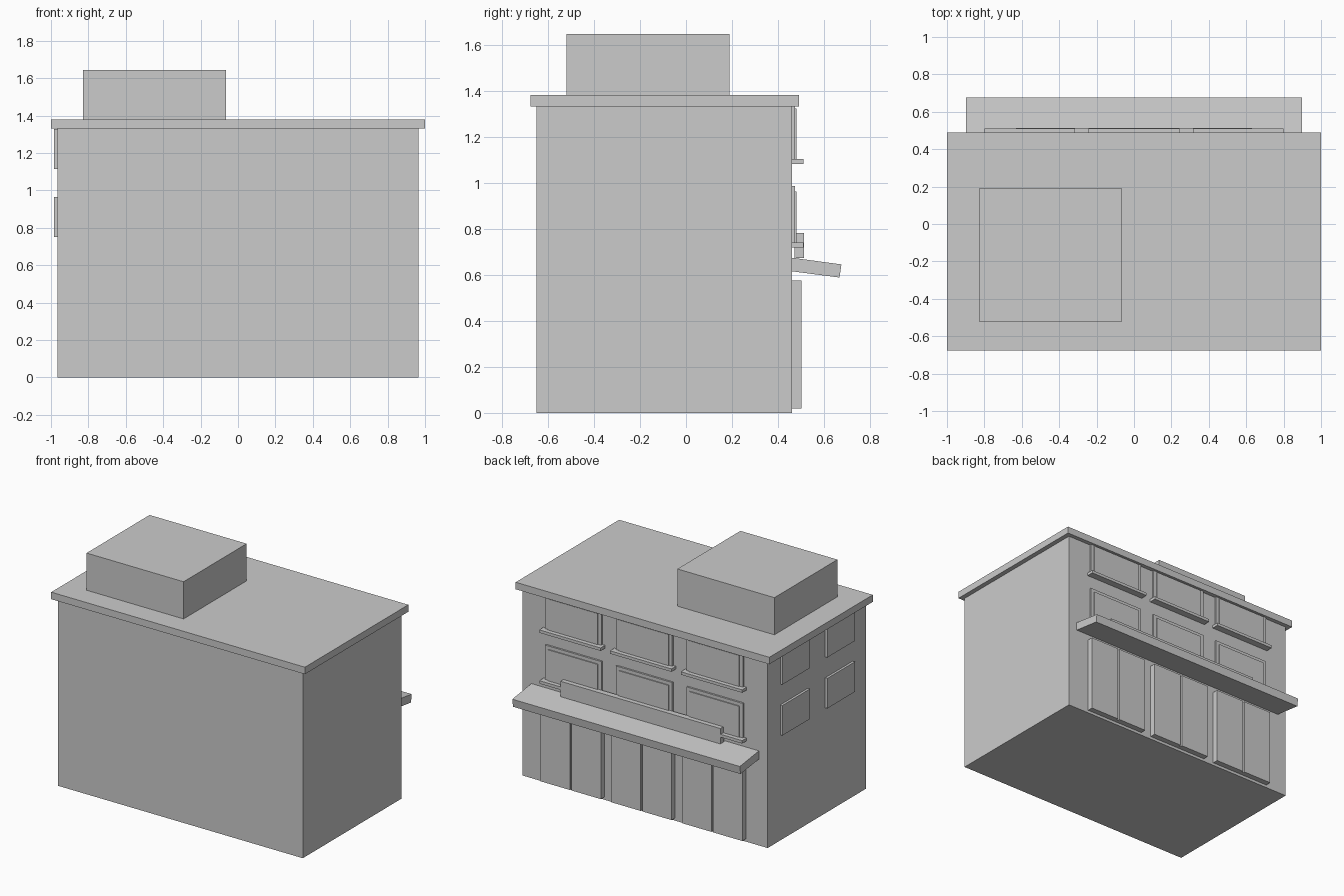
import bpy
import bmesh

if "Cube" in bpy.data.objects:
    bpy.data.objects.remove(bpy.data.objects["Cube"])


def prism(name, profile, x0, x1):
    """Extrude a y/z profile along x."""
    bm = bmesh.new()
    face = bm.faces.new([bm.verts.new((x0, y, z)) for y, z in profile])
    new = bmesh.ops.extrude_face_region(bm, geom=[face])["geom"]
    bmesh.ops.translate(bm, vec=(x1 - x0, 0, 0),
                        verts=[v for v in new if isinstance(v, bmesh.types.BMVert)])
    bmesh.ops.recalc_face_normals(bm, faces=bm.faces)
    mesh = bpy.data.meshes.new(name)
    bm.to_mesh(mesh)
    bm.free()
    obj = bpy.data.objects.new(name, mesh)
    bpy.context.collection.objects.link(obj)
    return obj


def box(name, x0, x1, y0, y1, z0, z1):
    return prism(name, [(y0, z0), (y1, z0), (y1, z1), (y0, z1)], x0, x1)


WALL = 0.46

# Main volumes
box("building_body", -0.966, 0.966, -0.65, WALL, 0, 1.33)
box("roof_slab", -1, 1, -0.675, 0.49, 1.33, 1.38)
box("rooftop_unit", -0.83, -0.065, -0.52, 0.19, 1.38, 1.645)

# Sloping awning and blank sign board above it
prism("awning", [(WALL, 0.615), (0.667, 0.588), (0.675, 0.645), (WALL, 0.674)], -0.897, 0.897)
box("sign_board", -0.63, 0.63, 0.472, 0.513, 0.672, 0.782)

# Three bays: double doors below, two storeys of windows with sills above
for bay, x in enumerate((-0.558, 0, 0.558), 1):
    box(f"door_frame_{bay}", x - 0.237, x + 0.237, WALL, 0.488, 0.02, 0.575)
    for side, a, b in (("left", -0.237, -0.007), ("right", 0.007, 0.237)):
        box(f"door_{side}_{bay}", x + a, x + b, 0.488, 0.501, 0.02, 0.575)
    for floor, z in ((1, 0.74), (2, 1.102)):
        tag = f"{floor}_{bay}"
        box("window_frame_" + tag, x - 0.222, x + 0.222, WALL, 0.473, z, min(z + 0.245, 1.33))
        box("window_pane_" + tag, x - 0.197, x + 0.197, 0.473, 0.48, z, z + 0.221)
        box("window_sill_" + tag, x - 0.242, x + 0.242, WALL, 0.51, z - 0.021, z)

# Plain windows on the side wall
for floor, z in ((1, 0.752), (2, 1.115)):
    for col, y in ((1, 0.163), (2, -0.343)):
        box(f"side_window_{floor}_{col}", -0.983, -0.966, y - 0.155, y + 0.155, z, z + 0.214)
